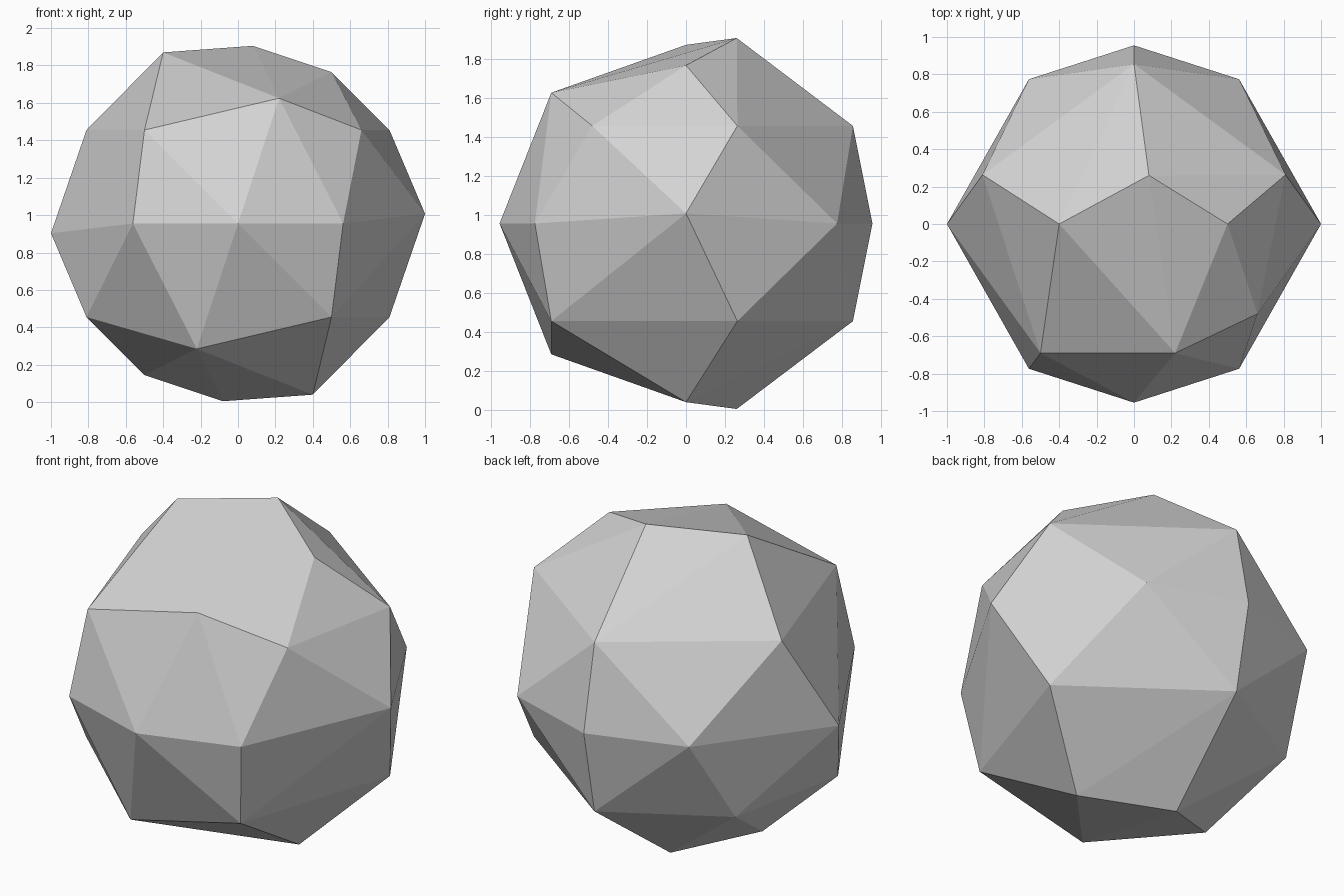
import bpy
import bmesh
from mathutils import Vector

cube = bpy.data.objects.get("Cube")
if cube:
    bpy.data.objects.remove(cube, do_unlink=True)

CENTRE = Vector((0, 0, 0.955))


def half_turn(p):
    """Rotate 180 degrees about the front-to-back axis."""
    return (-p[0], p[1], -p[2])


def opposite(p):
    return (-p[0], -p[1], -p[2])


def flip_x(p):
    return (-p[0], p[1], p[2])


# Corners repeated by the half turn: cap, shoulders and side tips
turned = [
    (0.08, 0.26, 0.95), (-0.40, 0, 0.915), (0.50, 0, 0.81),
    (0.22, -0.69, 0.67), (-0.50, -0.69, 0.50), (-0.81, 0.263, 0.50),
    (0, 0.855, 0.50), (1, 0, 0.052),
]
# Corners repeated through the centre
opposed = [(0.66, -0.48, 0.50), (0.81, 0.263, 0.50)]
# Corners on the waist, mirrored left to right and front to back
waist = [(0, 0.955, 0), (0.562, 0.774, 0)]

corners = []
for p in turned:
    corners += [p, half_turn(p)]
for p in opposed:
    corners += [p, opposite(p)]
for p in waist:
    for q in {p, flip_x(p)}:
        corners += [q, (q[0], -q[1], q[2])]

# Faceted ball: skin stretched over the corners
bm = bmesh.new()
for p in corners:
    bm.verts.new(CENTRE + Vector(p))
bmesh.ops.remove_doubles(bm, verts=bm.verts[:], dist=0.001)
bmesh.ops.convex_hull(bm, input=bm.verts[:])
bmesh.ops.recalc_face_normals(bm, faces=bm.faces[:])
mesh = bpy.data.meshes.new("faceted_ball")
bm.to_mesh(mesh)
bm.free()

ball = bpy.data.objects.new("faceted_ball", mesh)
bpy.context.collection.objects.link(ball)

# Plain grey
grey = bpy.data.materials.new("light_grey")
grey.use_nodes = True
colour = (0.65, 0.65, 0.65, 1)
grey.diffuse_color = colour
grey.node_tree.nodes["Principled BSDF"].inputs["Base Color"].default_value = colour
mesh.materials.append(grey)
